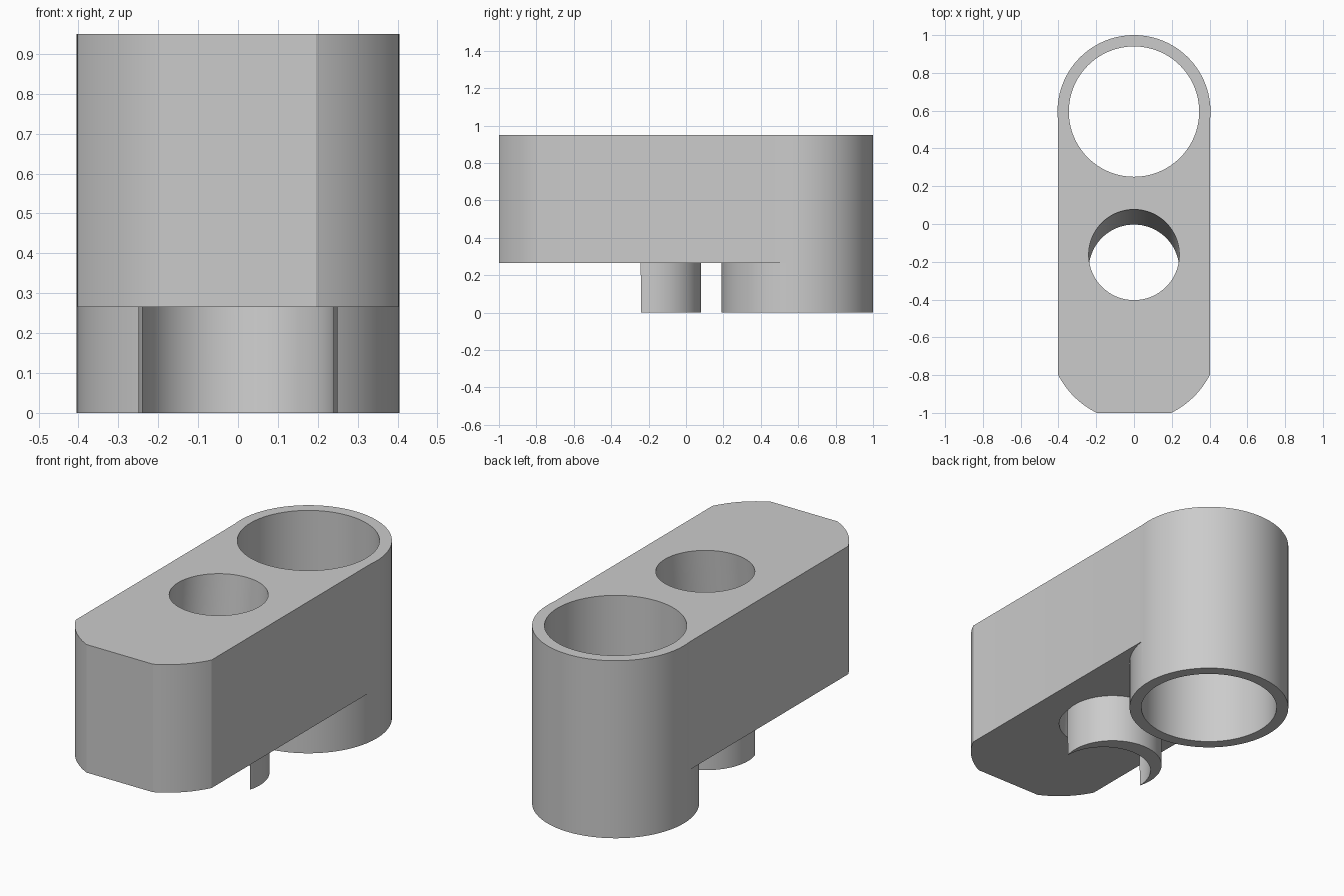
import bpy
import bmesh
import math

SEGMENTS = 128
TOP = 0.95
BODY_BOTTOM = 0.265

cube = bpy.data.objects.get("Cube")
if cube:
    bpy.data.objects.remove(cube, do_unlink=True)

grey = bpy.data.materials.new("light_grey")
grey.use_nodes = True
grey.diffuse_color = (0.6, 0.6, 0.6, 1)
grey.node_tree.nodes["Principled BSDF"].inputs["Base Color"].default_value = (0.6, 0.6, 0.6, 1)


def prism(name, outline, z0, z1, shift=0.0):
    """Closed prism; its upper outline is shifted along y."""
    bm = bmesh.new()
    low = [bm.verts.new((x, y, z0)) for x, y in outline]
    high = [bm.verts.new((x, y + shift, z1)) for x, y in outline]
    bm.faces.new(low[::-1])
    bm.faces.new(high)
    for i in range(len(low)):
        j = (i + 1) % len(low)
        bm.faces.new((low[i], low[j], high[j], high[i]))
    bmesh.ops.recalc_face_normals(bm, faces=bm.faces)
    mesh = bpy.data.meshes.new(name)
    bm.to_mesh(mesh)
    bm.free()
    mesh.materials.append(grey)
    obj = bpy.data.objects.new(name, mesh)
    bpy.context.collection.objects.link(obj)
    return obj


def arc(radius, y, start, end, count):
    step = (end - start) / count
    return [(radius * math.cos(start + i * step), y + radius * math.sin(start + i * step))
            for i in range(count + 1)]


def circle(radius, y):
    return arc(radius, y, 0, math.tau, SEGMENTS)[:-1]


def combine(target, tool, operation):
    mod = target.modifiers.new(tool.name, "BOOLEAN")
    mod.operation = operation
    mod.solver = "EXACT"
    mod.object = tool
    bpy.context.view_layer.objects.active = target
    bpy.ops.object.modifier_apply(modifier=mod.name)
    bpy.data.objects.remove(tool, do_unlink=True)


# Body block: flat front, rounded front corners, straight sides
half_width, corner_radius, axis_y = 0.402, 0.45, 0.595
side_angle = math.acos(half_width / corner_radius)
front_angle = math.asin((1 - axis_y) / corner_radius)
right_corner = arc(corner_radius, -axis_y, -front_angle, -side_angle, 16)
left_corner = [(-x, y) for x, y in reversed(right_corner)]
outline = left_corner + right_corner + [(half_width, axis_y), (-half_width, axis_y)]
bracket = prism("clamp_body", outline, BODY_BOTTOM, TOP)

# Large rear sleeve and small lower collar
combine(bracket, prism("rear_sleeve", circle(0.405, axis_y), 0, TOP), "UNION")
combine(bracket, prism("lower_collar", circle(0.25, -0.17), 0, 0.4), "UNION")

# Large straight bore and small slanted bore, which leaves a crescent of the collar
combine(bracket, prism("large_bore", circle(0.345, axis_y), -0.1, 1.05), "DIFFERENCE")
slope = 0.08 / TOP
combine(bracket, prism("slanted_bore", circle(0.24, -0.243 - 0.1 * slope), -0.1, 1.05,
                       1.15 * slope), "DIFFERENCE")

# Smooth round walls, sharp rims
bpy.ops.object.select_all(action="DESELECT")
bracket.select_set(True)
bpy.context.view_layer.objects.active = bracket
bpy.ops.object.shade_smooth_by_angle(angle=math.radians(20))
